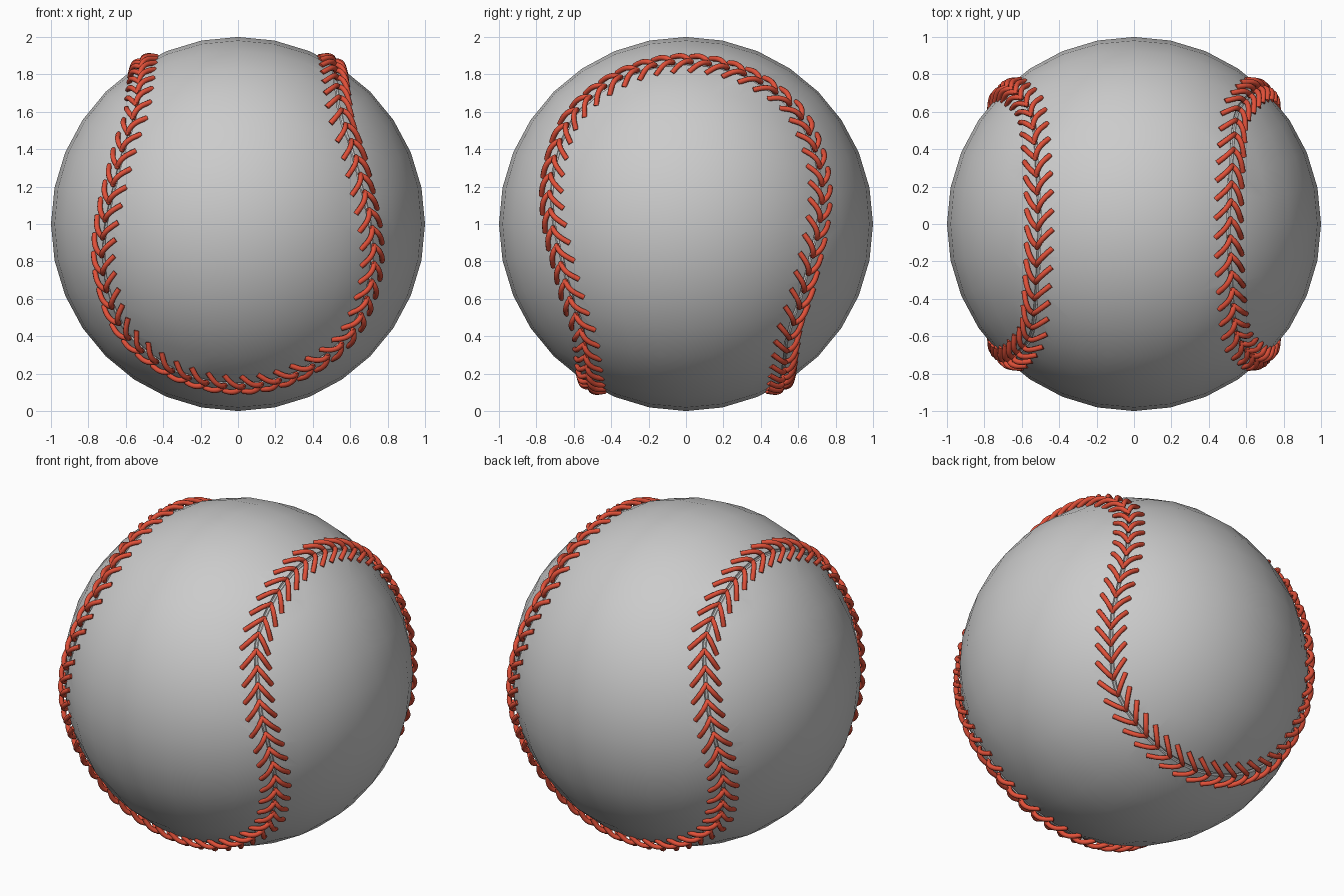
import bpy, bmesh, math
from mathutils import Vector

if "Cube" in bpy.data.objects:
    bpy.data.objects.remove(bpy.data.objects["Cube"])

CENTRE = Vector((0, 0, 1))
STITCHES = 108

# Seam: one eighth of the loop, repeated by symmetry
eighth = [(.51, 0, .86), (.52, .32, .79), (.55, .585, .6),
          (.62, .69, .385), (.67, .727, .2), (.707, .707, 0)]
quarter = eighth + [(y, x, -z) for x, y, z in eighth[4:0:-1]]
control = []
for turn in range(4):
    control += [Vector(p).normalized() for p in quarter]
    quarter = [(-y, x, -z) for x, y, z in quarter]


def catmull(a, b, c, d, t):
    return 0.5 * (2 * b + (c - a) * t + (2 * a - 5 * b + 4 * c - d) * t * t
                  + (3 * b - a - 3 * c + d) * t ** 3)


n = len(control)
dense = [catmull(control[i - 1], control[i], control[(i + 1) % n],
                 control[(i + 2) % n], k / 20).normalized()
         for i in range(n) for k in range(20)]
lengths = [0.0]
for i, p in enumerate(dense):
    lengths.append(lengths[-1] + (dense[(i + 1) % len(dense)] - p).length)


def resample(count):
    """Evenly spaced points along the closed seam."""
    out, j = [], 0
    for i in range(count):
        target = lengths[-1] * i / count
        while lengths[j + 1] < target:
            j += 1
        f = (target - lengths[j]) / (lengths[j + 1] - lengths[j])
        out.append(dense[j].lerp(dense[(j + 1) % len(dense)], f).normalized())
    return out


def activate(obj):
    bpy.ops.object.select_all(action='DESELECT')
    obj.select_set(True)
    bpy.context.view_layer.objects.active = obj


def tubes(name, paths, radius, kind='POLY', cyclic=False):
    """Mesh of round tubes swept along the given paths."""
    cu = bpy.data.curves.new(name, 'CURVE')
    cu.dimensions = '3D'
    cu.bevel_depth = radius
    cu.bevel_resolution = 2
    cu.use_fill_caps = not cyclic
    for path in paths:
        sp = cu.splines.new(kind)
        sp.points.add(len(path) - 1)
        for pt, co in zip(sp.points, path):
            pt.co = (*co, 1)
        sp.use_cyclic_u = cyclic
        if kind == 'NURBS':
            sp.order_u = 3
            sp.use_endpoint_u = True
            sp.resolution_u = 3
    obj = bpy.data.objects.new(name, cu)
    bpy.context.collection.objects.link(obj)
    activate(obj)
    bpy.ops.object.convert(target='MESH')
    return bpy.context.view_layer.objects.active


# Ball: cube with even-angle grid pushed out to a sphere
bm = bmesh.new()
bmesh.ops.create_cube(bm, size=2)
bmesh.ops.subdivide_edges(bm, edges=bm.edges[:], cuts=7, use_grid_fill=True)
for v in bm.verts:
    v.co = CENTRE + Vector([math.tan(c * math.pi / 4) for c in v.co]).normalized()
me = bpy.data.meshes.new("ball")
bm.to_mesh(me)
bm.free()
ball = bpy.data.objects.new("ball", me)
bpy.context.collection.objects.link(ball)

# Thin groove cut along the seam
groove = tubes("seam_cutter", [[CENTRE + p * 0.993 for p in resample(217)]],
               0.012, cyclic=True)
bm = bmesh.new()
bm.from_mesh(groove.data)
bmesh.ops.recalc_face_normals(bm, faces=bm.faces[:])
bm.to_mesh(groove.data)
bm.free()
groove.hide_render = True
cut = ball.modifiers.new("seam", 'BOOLEAN')
cut.operation = 'DIFFERENCE'
cut.solver = 'EXACT'
cut.object = groove
activate(ball)
bpy.ops.object.modifier_apply(modifier=cut.name)
bpy.data.objects.remove(groove)
activate(ball)
bpy.ops.object.shade_smooth_by_angle(angle=math.radians(30))

# Stitches: mirrored arms forming chevrons (along, sideways, height)
arm = [(.03, -.006, .004), (.012, .012, .022), (-.015, .032, .026),
       (-.045, .056, .016), (-.075, .082, -.006)]
seam = resample(STITCHES)
paths = []
for i, p in enumerate(seam):
    along = (seam[(i + 1) % STITCHES] - seam[i - 1]).normalized()
    side = along.cross(p).normalized()
    for s in (-1, 1):
        paths.append([CENTRE + (p + along * a + side * b * s).normalized() * (1 + h)
                      for a, b, h in arm])
stitches = tubes("stitches", paths, 0.0145, kind='NURBS')
activate(stitches)
bpy.ops.object.shade_smooth_by_angle(angle=math.radians(50))
red = bpy.data.materials.new("red_thread")
red.diffuse_color = (0.75, 0.08, 0.04, 1)
red.use_nodes = True
red.node_tree.nodes["Principled BSDF"].inputs["Base Color"].default_value = red.diffuse_color
stitches.data.materials.clear()
stitches.data.materials.append(red)
